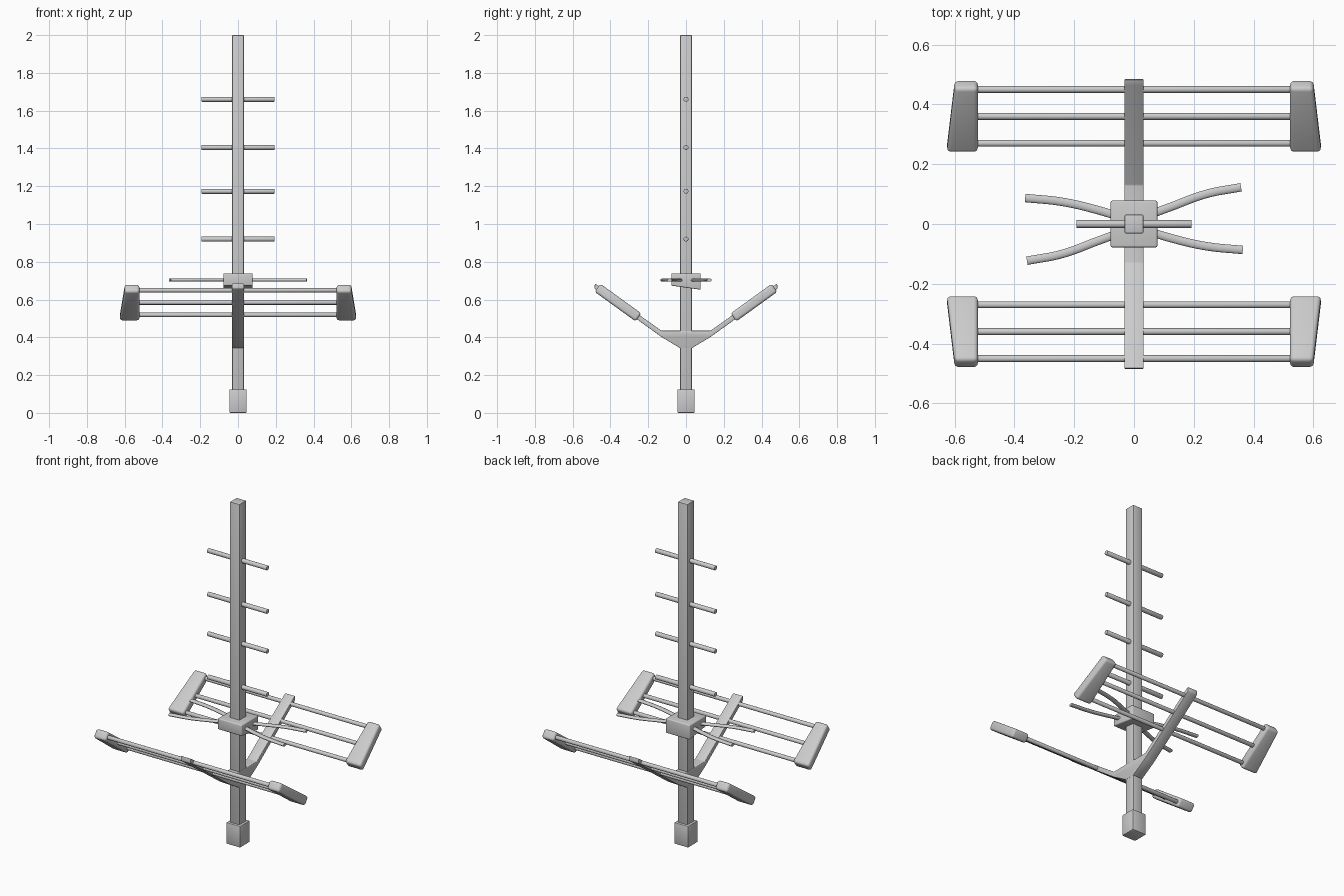
import bpy, bmesh, math
from mathutils import Vector, Matrix

if "Cube" in bpy.data.objects:
    bpy.data.objects.remove(bpy.data.objects["Cube"])


def finish(ob, bevel=0, smooth=True, segs=3):
    if bevel:
        m = ob.modifiers.new("bevel", 'BEVEL')
        m.width, m.segments = bevel, segs
        m.limit_method = 'ANGLE'
        m.angle_limit = math.radians(35)
    bpy.ops.object.select_all(action='DESELECT')
    ob.select_set(True)
    bpy.context.view_layer.objects.active = ob
    bpy.ops.object.convert(target='MESH')
    if smooth:
        bpy.ops.object.shade_smooth_by_angle(angle=math.radians(40))
    return ob


def prism(name, pts, depth, matrix, bevel=0, segs=3):
    """Extrude a 2D outline by depth, centred, then place it with matrix."""
    bm = bmesh.new()
    f = bm.faces.new([bm.verts.new((a, b, -depth / 2)) for a, b in pts])
    top = bmesh.ops.extrude_face_region(bm, geom=[f])
    verts = [v for v in top['geom'] if isinstance(v, bmesh.types.BMVert)]
    bmesh.ops.translate(bm, verts=verts, vec=(0, 0, depth))
    bm.transform(matrix)
    bmesh.ops.recalc_face_normals(bm, faces=bm.faces)
    me = bpy.data.meshes.new(name)
    bm.to_mesh(me)
    bm.free()
    ob = bpy.data.objects.new(name, me)
    bpy.context.collection.objects.link(ob)
    return finish(ob, bevel, True, segs)


def rod(name, half, y, z, r):
    bpy.ops.mesh.primitive_cylinder_add(vertices=20, radius=r, depth=2 * half,
                                        location=(0, y, z), rotation=(0, math.pi / 2, 0))
    ob = bpy.context.object
    ob.name = name
    return finish(ob, 0.002, True, 2)


def square(h):
    return [(-h, -h), (h, -h), (h, h), (-h, h)]


def up(z):
    return Matrix.Translation((0, 0, z))


# maps outline (y, z) to the side plane, depth along x
SIDE = Matrix(((0, 0, 1, 0), (1, 0, 0, 0), (0, 1, 0, 0), (0, 0, 0, 1)))

# mast and foot cap
prism("mast", square(0.031), 1.98, up(1.01), 0.003, 2)
prism("foot_cap", square(0.045), 0.125, up(0.0625), 0.004, 2)

# short director rods
for z in (0.92, 1.173, 1.405, 1.66):
    rod("director_rod", 0.193, 0, z, 0.013)

# feed box with slanted underside
prism("feed_box", [(-0.078, 0.674), (0.078, 0.652), (0.078, 0.738), (-0.078, 0.738)],
      0.156, SIDE, 0.006)

# curved dipole arms, flattened tubes
for s in (1, -1):
    for path in ([(0.05, 0.03), (0.13, 0.06), (0.24, 0.1), (0.358, 0.123)],
                 [(0.05, -0.025), (0.13, -0.049), (0.24, -0.074), (0.364, -0.087)]):
        cu = bpy.data.curves.new("dipole_arm", 'CURVE')
        cu.dimensions = '3D'
        cu.bevel_depth, cu.bevel_resolution = 0.014, 3
        cu.use_fill_caps = True
        sp = cu.splines.new('BEZIER')
        sp.bezier_points.add(len(path) - 1)
        for p, (x, y) in zip(sp.bezier_points, path):
            p.co = (s * x, s * y, 0)
            p.handle_left_type = p.handle_right_type = 'AUTO'
        ob = bpy.data.objects.new("dipole_arm", cu)
        bpy.context.collection.objects.link(ob)
        ob.location.z = 0.703
        ob.scale.z = 0.6
        finish(ob)

# V-shaped reflector bracket with gusset and end lips
half = [(0.03, 0.342), (0.13, 0.402), (0.474, 0.650), (0.485, 0.660),
        (0.482, 0.685), (0.464, 0.673), (0.13, 0.435)]
prism("reflector_bracket", half + [(-y, z) for y, z in reversed(half)], 0.064, SIDE, 0.003, 2)

# reflector panels: three rods and two tapered end caps per side
tilt = math.atan2(0.065, 0.09)
for s in (1, -1):
    for y, z in ((0.27, 0.519), (0.36, 0.584), (0.45, 0.649)):
        rod("reflector_rod", 0.54, s * y, z, 0.0115)
    for sx in (1, -1):
        outline = [(0.522, -0.134), (0.626, -0.134), (0.600, 0.134), (0.522, 0.134)]
        place = (Matrix.Translation((0, s * 0.36, 0.584)) @ Matrix.Rotation(s * tilt, 4, 'X'))
        prism("reflector_end_cap", [(sx * x, s * u) for x, u in outline], 0.052, place, 0.014, 4)
